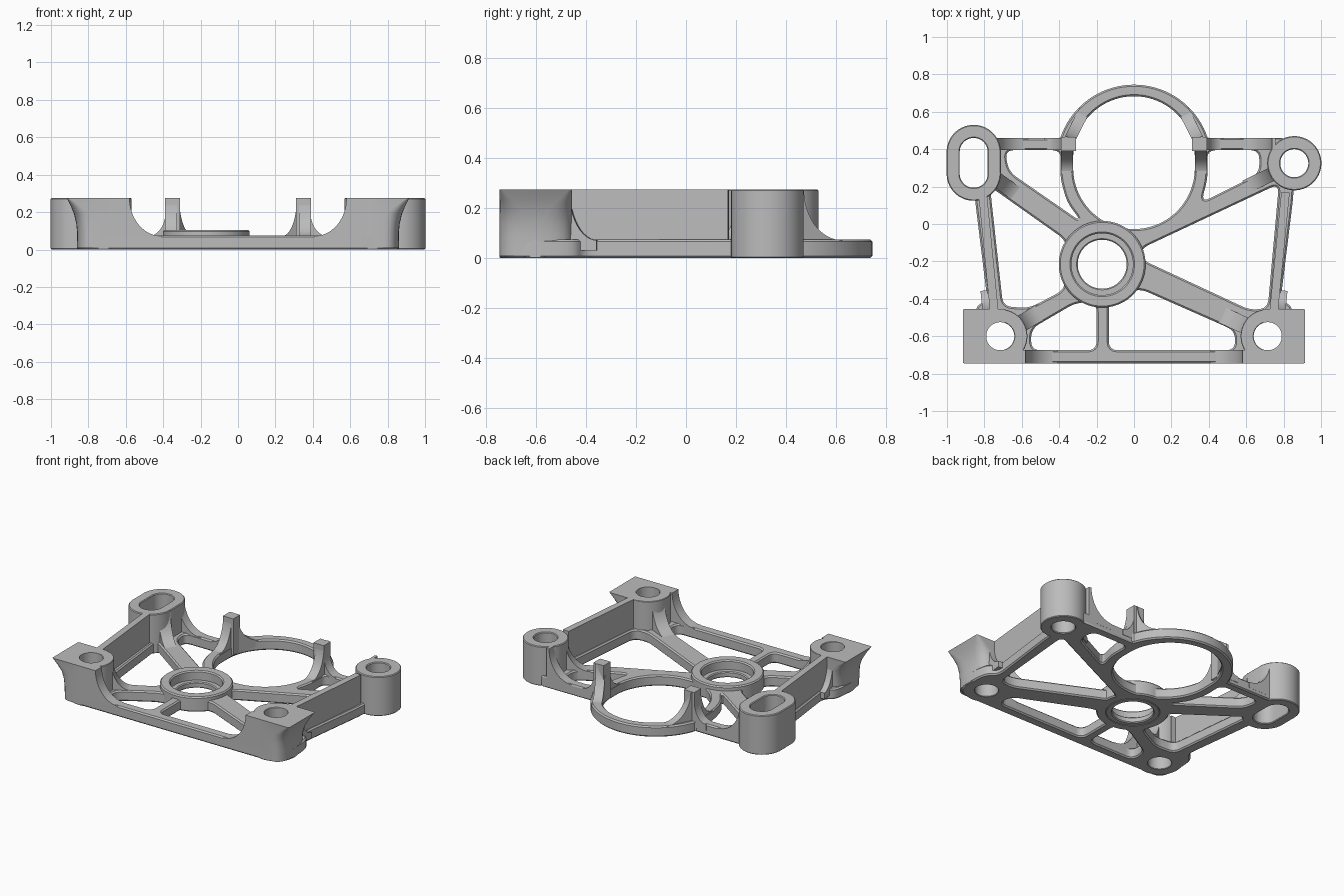
import bpy, bmesh, math
from mathutils import Matrix, Vector

if "Cube" in bpy.data.objects:
    bpy.data.objects.remove(bpy.data.objects["Cube"])

TOP, PLATE = 0.275, 0.075

metal = bpy.data.materials.new("grey_metal")
metal.use_nodes = True
GREY = (0.5, 0.5, 0.5, 1)
metal.diffuse_color = GREY
metal.node_tree.nodes["Principled BSDF"].inputs["Base Color"].default_value = GREY


def finish(ob):
    """Give the part its material and smooth shading with sharp edges."""
    ob.data.materials.clear()
    ob.data.materials.append(metal)
    bpy.ops.object.select_all(action='DESELECT')
    ob.select_set(True)
    bpy.context.view_layer.objects.active = ob
    bpy.ops.object.shade_smooth_by_angle(angle=math.radians(32))
    return ob


def circle(x, y, r, stretch=0, n=48):
    """Closed circle, or a slot stretched along y."""
    pts = []
    for i in range(n):
        a = 2 * math.pi * (i + 0.5) / n
        pts.append((x + r * math.cos(a),
                    y + r * math.sin(a) + math.copysign(stretch, math.sin(a))))
    return pts


def rounded(corners):
    """Polygon whose corners (x, y, radius) are softened."""
    out, n = [], len(corners)
    for i, (x, y, r) in enumerate(corners):
        p = Vector((x, y))
        if r == 0:
            out.append((x, y))
            continue
        a = Vector(corners[i - 1][:2]) - p
        b = Vector(corners[(i + 1) % n][:2]) - p
        a = p + a.normalized() * min(r, a.length * 0.45)
        b = p + b.normalized() * min(r, b.length * 0.45)
        for k in range(7):
            t = k / 6
            out.append(tuple(a * (1 - t) ** 2 + p * 2 * t * (1 - t) + b * t * t))
    return out


def mesh_object(name, bm, place=Matrix.Identity(4)):
    bm.transform(place)
    bmesh.ops.recalc_face_normals(bm, faces=bm.faces)
    me = bpy.data.meshes.new(name)
    bm.to_mesh(me)
    bm.free()
    ob = bpy.data.objects.new(name, me)
    bpy.context.collection.objects.link(ob)
    return finish(ob)


def loft(name, sections, side=1):
    """Solid through stacked (z, loop) sections of equal point count."""
    bm = bmesh.new()
    rows = [[bm.verts.new((x, y, z)) for x, y in loop] for z, loop in sections]
    n = len(rows[0])
    for low, high in zip(rows, rows[1:]):
        for i in range(n):
            j = (i + 1) % n
            bm.faces.new((low[i], low[j], high[j], high[i]))
    bm.faces.new(rows[0][::-1])
    bm.faces.new(rows[-1])
    return mesh_object(name, bm, Matrix.Scale(side, 4, (1, 0, 0)))


def apply(ob, mod):
    bpy.context.view_layer.objects.active = ob
    bpy.ops.object.modifier_apply(modifier=mod.name)


def cut(ob, loop):
    """Cut a vertical opening through a part."""
    cutter = loft("cutter", [(-0.5, loop), (0.5, loop)])
    cutter.hide_render = True
    mod = ob.modifiers.new("opening", 'BOOLEAN')
    mod.object, mod.operation, mod.solver = cutter, 'DIFFERENCE', 'EXACT'
    apply(ob, mod)
    bpy.data.objects.remove(cutter)


def slab(name, loops, z1, bevel, z0=0):
    """Flat part with openings and a small chamfer."""
    ob = loft(name, [(z0, loops[0]), (z1, loops[0])])
    for loop in loops[1:]:
        cut(ob, loop)
    mod = ob.modifiers.new("chamfer", 'BEVEL')
    mod.width, mod.segments, mod.use_clamp_overlap = bevel, 1, False
    mod.limit_method, mod.angle_limit = 'ANGLE', math.radians(50)
    apply(ob, mod)
    return finish(ob)


def prism(name, profile, width, x, y, angle=0, side=1):
    """Upright (u, z) profile, u pointing along angle, extruded sideways."""
    bm = bmesh.new()
    f = bm.faces.new([bm.verts.new((u, -width / 2, z)) for u, z in profile])
    ext = bmesh.ops.extrude_face_region(bm, geom=[f])
    verts = [v for v in ext["geom"] if isinstance(v, bmesh.types.BMVert)]
    bmesh.ops.translate(bm, verts=verts, vec=(0, width, 0))
    return mesh_object(name, bm, Matrix.Scale(side, 4, (1, 0, 0))
                       @ Matrix.Translation((x, y, 0))
                       @ Matrix.Rotation(math.radians(angle), 4, 'Z'))


def cove(name, x, y, angle, begin, start, length, width, side=1, top=TOP):
    """Concave ramp running from a tall part down to the plate."""
    low = PLATE - 0.003
    curve = []
    for k in range(13):
        a = math.pi / 2 * k / 12
        curve.append((start + length * (1 - math.cos(a)), top - (top - low) * math.sin(a)))
    profile = [(begin, 0.03), (start + length, 0.03)] + curve[::-1] + [(begin, top)]
    return prism(name, profile, width, x, y, angle, side)


# Base plate with its openings
half = [(.86, -.745, .13), (.86, -.455, .11), (.785, -.40, .05), (.85, .13, .03),
        (.86, .3, 0), (.8, .46, 0)]
arc = [(.415 * math.cos(math.radians(a)), .33 + .415 * math.sin(math.radians(a)), 0)
       for a in range(18, 163, 4)]
outline = rounded(half + arc + [(-x, y, r) for x, y, r in reversed(half)])
R = 0.05
openings = [
    [(-.77, .20), (-.36, -.09), (-.37, -.35), (-.56, -.45), (-.70, -.44)],
    [(-.69, .395), (-.39, .395), (-.395, .25), (-.36, .12), (-.28, .01), (-.67, .28)],
    [(.39, .395), (.67, .395), (.67, .27), (.36, .115), (.395, .25)],
    [(.04, -.13), (.775, .215), (.715, -.45), (.62, -.46), (.04, -.19)],
    [(-.135, -.675), (.54, -.675), (.54, -.57), (.03, -.345), (-.135, -.40)],
    [(-.20, -.675), (-.55, -.675), (-.55, -.56), (-.31, -.42), (-.20, -.42)],
]
HUB = (-.17, -.215)
slot_hole = circle(-.857, .327, .075, .058)
round_hole = circle(.857, .325, .075)
holes = [rounded([(x, y, R) for x, y in o]) for o in openings]
holes += [circle(0, .328, .325, .03, 96), circle(*HUB, .165), slot_hole, round_hole,
          circle(.715, -.6, .075), circle(-.715, -.6, .075)]
slab("base_plate", [outline] + holes, PLATE, .009)

# Hub with a stepped bore
slab("hub_collar", [circle(*HUB, .232, n=64), circle(*HUB, .165)], .105, .008)
slab("hub_step", [circle(*HUB, .172), circle(*HUB, .131)], .04, .006)

# Rear bosses
slab("slotted_boss", [circle(-.857, .327, .145, .058), slot_hole], TOP, .005)
slab("round_boss", [circle(.857, .325, .145), round_hole], TOP, .005)

# Corner block sections: height, outer x, corner softness
flare = [(.008, .858, .13), (.09, .86, .13), (.14, .865, .12), (.19, .877, .09),
         (.235, .895, .05), (TOP, .915, .01)]
for side, tag in ((1, "left"), (-1, "right")):
    # Front boss and its flared corner block
    bore = circle(side * .715, -.6, .075)
    slab("front_boss_" + tag, [circle(side * .715, -.6, .145), bore], TOP, .003)
    sections = [(z, rounded([(.69, -.745, .002), (x, -.745, r),
                             (x, -.455, r), (.69, -.455, .002)])) for z, x, r in flare]
    block = loft("corner_block_" + tag, sections, side)
    cut(block, bore)
    finish(block)

    # Tall side wall between the bosses
    a, b = Vector((.745, -.49)), Vector((.81, .17))
    d, mid = b - a, (a + b) / 2
    h = d.length / 2
    slope = math.degrees(math.atan2(d.y, d.x))
    prism("side_wall_" + tag, [(-h, .03), (h, .03), (h, TOP), (-h, TOP)], .045,
          mid.x, mid.y, slope, side)
    cove("pocket_ramp_" + tag, .785, -.465, slope, -.02, 0, .11, .05, side)

    # Ramps from the bosses onto the beams
    cove("front_ramp_" + tag, .715, -.71, 180, 0, .135, .17, .07, side)
    cove("rear_ramp_" + tag, .857, .428, 180, .1, .12, .17, .064, side)

    # Finger standing on the ring, with its flared foot
    prism("finger_" + tag, [(-.04, 0.02), (.04, 0.02), (.04, TOP), (-.04, TOP)],
          .075, .35, .428, 0, side)
    cove("finger_side_foot_" + tag, .35, .428, 0, 0, .038, .09, .066, side, .2)
    cove("finger_front_foot_" + tag, .358, .428, -90, 0, .035, .13, .064, side)
    cove("finger_rear_foot_" + tag, .35, .44, 117, 0, .02, .17, .06, side)

# Ramps from the bosses onto the diagonal struts
cove("strut_ramp_front_left", .715, -.6, 155, .09, .13, .16, .09)
cove("strut_ramp_front_right", -.715, -.6, 31, .09, .13, .13, .09)
cove("strut_ramp_slotted", -.857, .327, -36, .135, .15, .15, .08)
cove("strut_ramp_round", .857, .325, 206, .09, .13, .16, .075)
